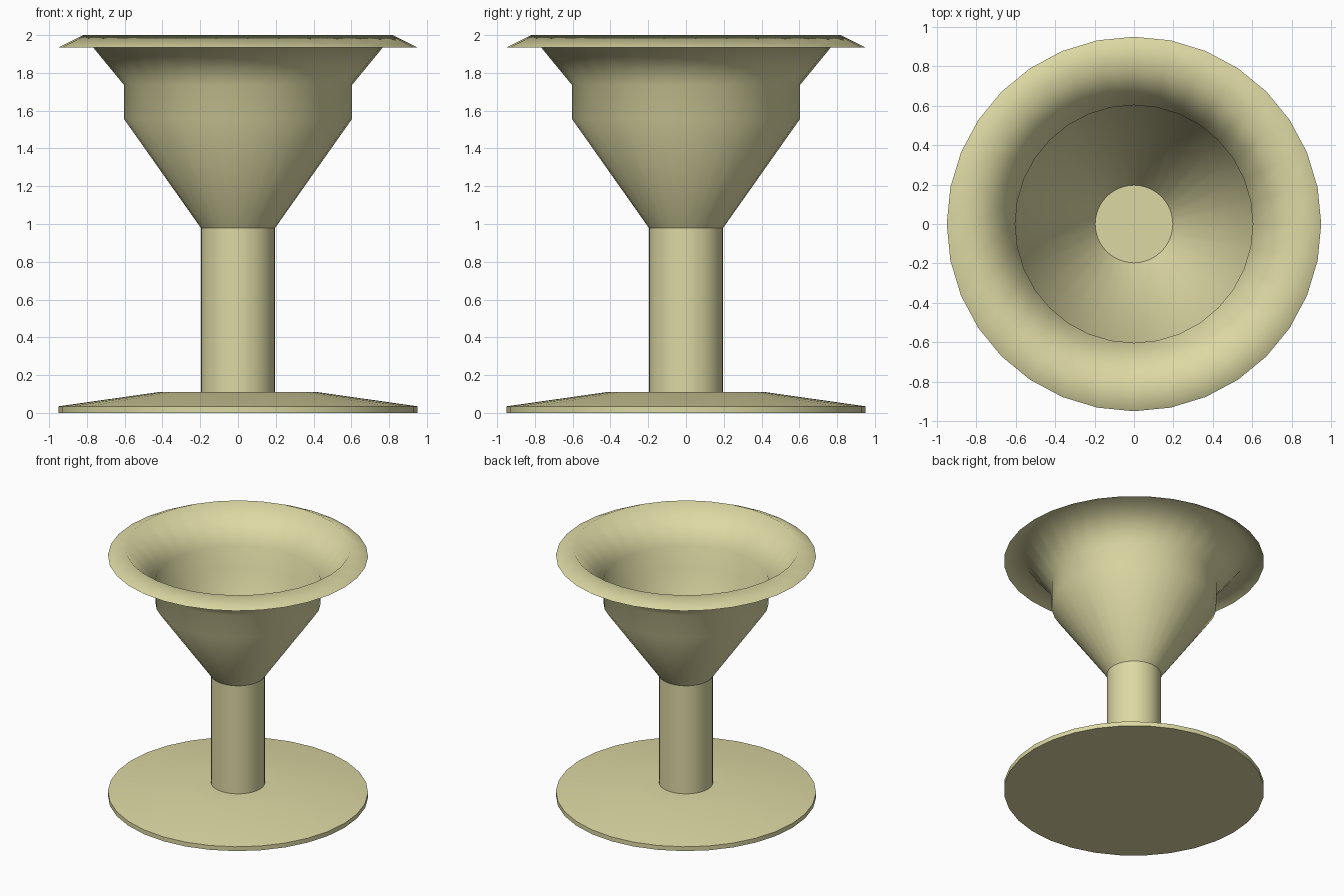
import bpy
import bmesh
from math import cos, sin, pi, radians

if "Cube" in bpy.data.objects:
    bpy.data.objects.remove(bpy.data.objects["Cube"])

SIDES = 32

cream = bpy.data.materials.new("cream")
cream.diffuse_color = (0.72, 0.69, 0.37, 1.0)
cream.use_nodes = True
cream.node_tree.nodes["Principled BSDF"].inputs["Base Color"].default_value = cream.diffuse_color


def lathe(name, profile, angle, cap_start=False, cap_end=False):
    """Turn a list of (radius, height) points around z."""
    bm = bmesh.new()
    rings = [[bm.verts.new((r * cos(2 * pi * i / SIDES), r * sin(2 * pi * i / SIDES), z))
              for i in range(SIDES)] for r, z in profile]
    for a, b in zip(rings, rings[1:]):
        for i in range(SIDES):
            j = (i + 1) % SIDES
            bm.faces.new((a[i], a[j], b[j], b[i]))
    if cap_start:
        bm.faces.new(rings[0][::-1])
    if cap_end:
        bm.faces.new(rings[-1])
    mesh = bpy.data.meshes.new(name)
    bm.to_mesh(mesh)
    bm.free()
    mesh.materials.append(cream)
    obj = bpy.data.objects.new(name, mesh)
    bpy.context.collection.objects.link(obj)
    bpy.ops.object.select_all(action='DESELECT')
    obj.select_set(True)
    bpy.context.view_layer.objects.active = obj
    bpy.ops.object.shade_smooth_by_angle(angle=radians(angle))
    return obj


# Wide foot with a shallow sloped top
lathe("foot", [(0.95, 0), (0.95, 0.035), (0.42, 0.11), (0.197, 0.11)], 40, cap_start=True)

# Straight stem, closed on top to form the floor of the bowl
lathe("stem", [(0.197, 0.11), (0.197, 0.98)], 40, cap_end=True)

# Thin-walled bowl: funnel, upright band, flare and turned-down rim
lathe("bowl", [(0.197, 0.98), (0.603, 1.555), (0.603, 1.735),
               (0.82, 2.0), (0.95, 1.935)], 150)
